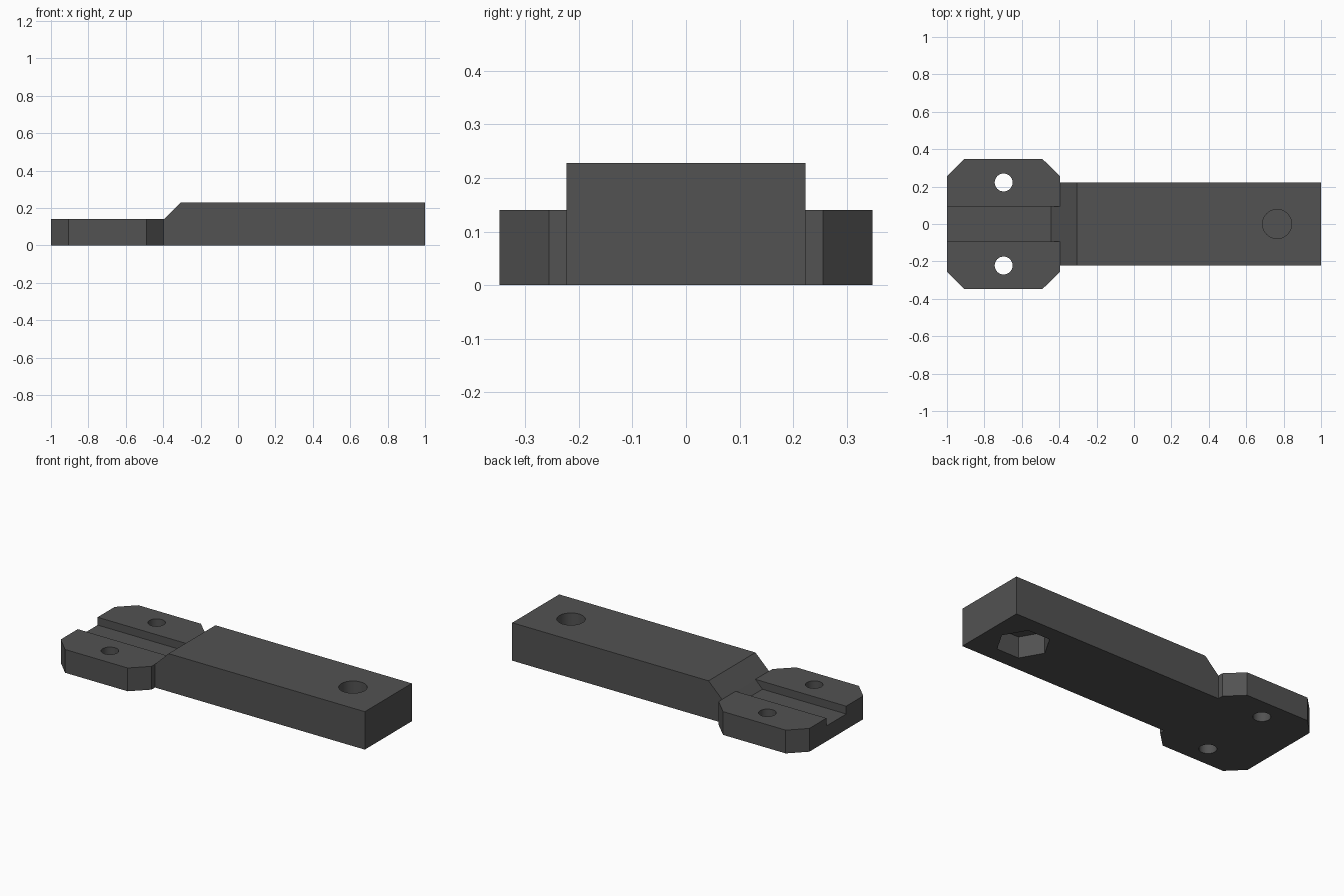
import bpy, bmesh, math
from mathutils import Vector

if "Cube" in bpy.data.objects:
    bpy.data.objects.remove(bpy.data.objects["Cube"])

grey = bpy.data.materials.new("dark_grey")
grey.diffuse_color = (0.085, 0.085, 0.085, 1)
grey.use_nodes = True
grey.node_tree.nodes["Principled BSDF"].inputs["Base Color"].default_value = grey.diffuse_color


def prism(name, outline, offset):
    """Extrude a closed outline of 3D points along an offset vector."""
    bm = bmesh.new()
    face = bm.faces.new([bm.verts.new(p) for p in outline])
    ext = bmesh.ops.extrude_face_region(bm, geom=[face])
    moved = [v for v in ext["geom"] if isinstance(v, bmesh.types.BMVert)]
    bmesh.ops.translate(bm, verts=moved, vec=Vector(offset))
    bmesh.ops.recalc_face_normals(bm, faces=bm.faces)
    mesh = bpy.data.meshes.new(name)
    bm.to_mesh(mesh)
    bm.free()
    mesh.materials.append(grey)
    ob = bpy.data.objects.new(name, mesh)
    bpy.context.collection.objects.link(ob)
    return ob


def post(name, x, y, r, z0, z1, sides):
    """Upright regular prism, first corner along +x."""
    ring = [(x + r * math.cos(2 * math.pi * i / sides),
             y + r * math.sin(2 * math.pi * i / sides), z0) for i in range(sides)]
    return prism(name, ring, (0, 0, z1 - z0))


def combine(target, tool, operation):
    mod = target.modifiers.new(tool.name, 'BOOLEAN')
    mod.operation = operation
    mod.solver = 'EXACT'
    mod.object = tool
    tool.hide_render = True
    bpy.context.view_layer.objects.active = target
    bpy.ops.object.modifier_apply(modifier=mod.name)
    bpy.data.objects.remove(tool)


PLATE_Z, BAR_Z, NECK = 0.14, 0.228, -0.396

# Mounting plate with clipped corners
body = prism("bracket_body", [
    (-1, -0.256, 0), (-0.907, -0.348, 0), (-0.49, -0.348, 0), (NECK, -0.256, 0),
    (NECK, 0.256, 0), (-0.49, 0.348, 0), (-0.907, 0.348, 0), (-1, 0.256, 0)],
    (0, 0, PLATE_Z))

# Thicker arm with a sloped shoulder
arm = prism("arm", [
    (NECK - 0.02, -0.223, 0), (1, -0.223, 0), (1, -0.223, BAR_Z),
    (-0.306, -0.223, BAR_Z), (NECK, -0.223, PLATE_Z), (NECK - 0.02, -0.223, PLATE_Z)],
    (0, 0.446, 0))
combine(body, arm, 'UNION')

# Groove along the plate, ramping up at the arm
groove = prism("groove_cutter", [
    (-1.1, -0.094, 0.093), (-0.443, -0.094, 0.093), (NECK, -0.094, PLATE_Z),
    (NECK, -0.094, 0.3), (-1.1, -0.094, 0.3)], (0, 0.188, 0))
combine(body, groove, 'DIFFERENCE')

# Two screw holes through the plate
for y in (-0.222, 0.222):
    combine(body, post("screw_hole", -0.697, y, 0.048, -0.1, 0.3, 32), 'DIFFERENCE')

# Bolt hole from above and hexagonal nut pocket from below, thin web between
combine(body, post("bolt_hole", 0.765, 0, 0.078, 0.14, 0.4, 40), 'DIFFERENCE')
combine(body, post("nut_pocket", 0.765, 0, 0.148, -0.1, 0.128, 6), 'DIFFERENCE')

# Smooth hole walls, crisp edges elsewhere
bpy.ops.object.select_all(action='DESELECT')
body.select_set(True)
bpy.context.view_layer.objects.active = body
bpy.ops.object.shade_smooth_by_angle(angle=math.radians(30))
